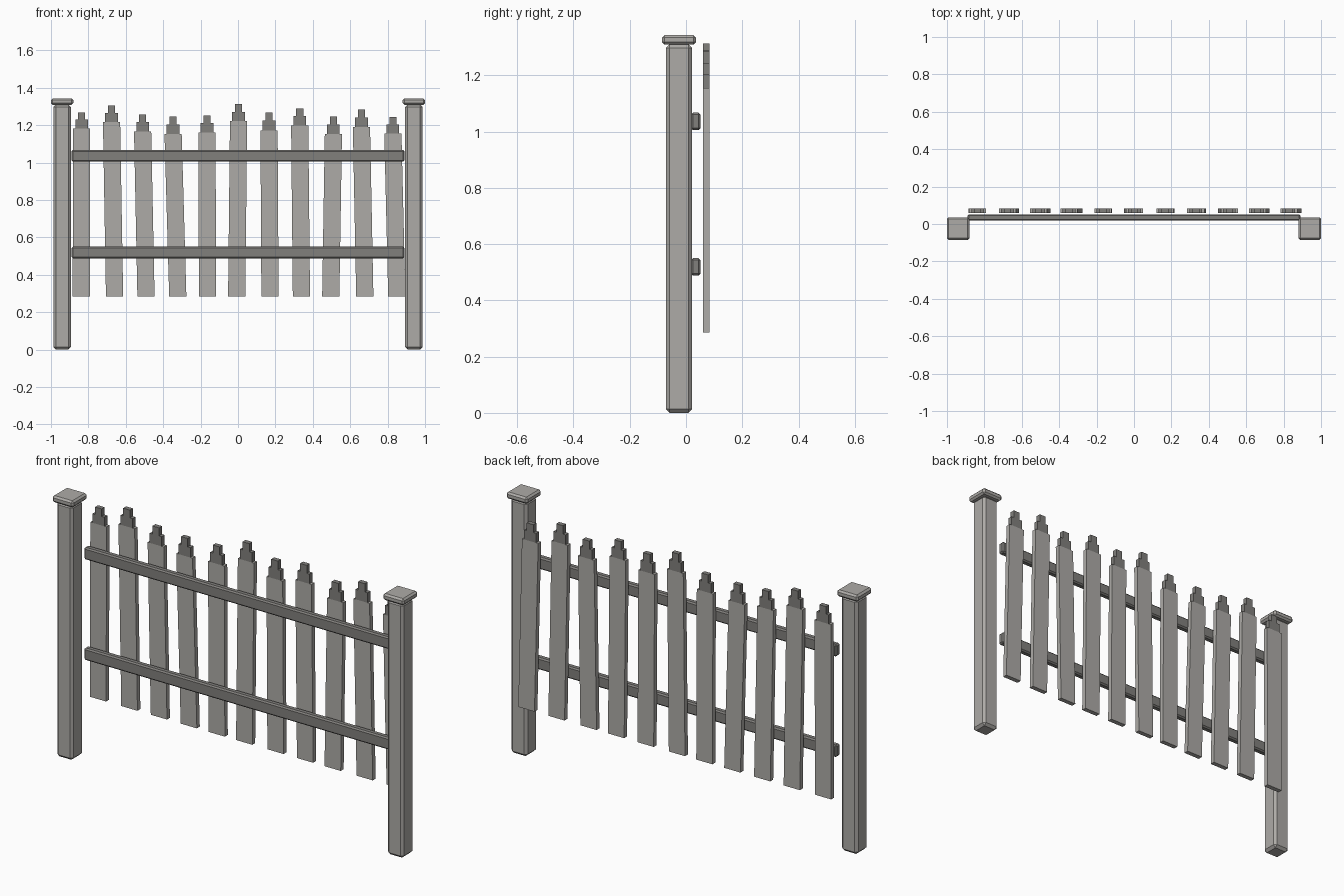
import bpy, bmesh

if "Cube" in bpy.data.objects:
    bpy.data.objects.remove(bpy.data.objects["Cube"])


def material(name, shade):
    m = bpy.data.materials.new(name)
    m.diffuse_color = (shade, shade * 0.97, shade * 0.92, 1)
    m.use_nodes = True
    m.node_tree.nodes["Principled BSDF"].inputs["Base Color"].default_value = m.diffuse_color
    return m


LIGHT = material("light_weathered_wood", 0.42)
DARK = material("dark_weathered_wood", 0.22)


def finish(name, bm, mat):
    bmesh.ops.recalc_face_normals(bm, faces=bm.faces)
    me = bpy.data.meshes.new(name)
    bm.to_mesh(me)
    bm.free()
    me.materials.append(mat)
    ob = bpy.data.objects.new(name, me)
    bpy.context.collection.objects.link(ob)
    return ob


def box(name, lo, hi, bevel, mat):
    """Box between two corners with a one-segment chamfer."""
    bm = bmesh.new()
    bmesh.ops.create_cube(bm, size=1)
    for v in bm.verts:
        v.co = [(a + b) / 2 + c * (b - a) for a, b, c in zip(lo, hi, v.co)]
    ob = finish(name, bm, mat)
    mod = ob.modifiers.new("chamfer", 'BEVEL')
    mod.width, mod.segments = bevel, 1
    return ob


def board(name, outline, y0, y1, mat):
    """Flat x-z outline extruded through the board thickness."""
    bm = bmesh.new()
    face = bm.faces.new([bm.verts.new((x, y0, z)) for x, z in outline])
    ext = bmesh.ops.extrude_face_region(bm, geom=[face])
    for v in ext["geom"]:
        if isinstance(v, bmesh.types.BMVert):
            v.co.y = y1
    return finish(name, bm, mat)


# Posts with caps
for side, s in (("left", -1), ("right", 1)):
    cx = s * 0.94
    box(side + "_post", (cx - 0.046, -0.071, 0), (cx + 0.046, 0.021, 1.311), 0.013, LIGHT)
    box(side + "_post_cap", (cx - 0.06, -0.085, 1.309), (cx + 0.06, 0.036, 1.343), 0.009, LIGHT)

# Horizontal rails
for name, z in (("lower_rail", 0.519), ("upper_rail", 1.036)):
    box(name, (-0.89, 0.018, z - 0.031), (0.89, 0.052, z + 0.031), 0.007, DARK)

# Leaning pickets: bottom centre x, top centre x, body top z, peak z
PICKETS = [
    (-0.838, -0.836, 1.183, 1.268), (-0.660, -0.676, 1.216, 1.305),
    (-0.492, -0.510, 1.167, 1.258), (-0.322, -0.347, 1.153, 1.247),
    (-0.163, -0.166, 1.161, 1.252), (-0.007, 0.003, 1.221, 1.314),
    (0.171, 0.166, 1.172, 1.268), (0.339, 0.330, 1.199, 1.290),
    (0.496, 0.510, 1.153, 1.245), (0.678, 0.660, 1.190, 1.284),
    (0.849, 0.828, 1.155, 1.244),
]
Z0, HALF, Y0, Y1 = 0.285, 0.046, 0.060, 0.084
for i, (xb, xt, zt, peak) in enumerate(PICKETS, 1):
    board(f"picket_{i}", [(xb - HALF, Z0), (xb + HALF, Z0), (xt + HALF, zt), (xt - HALF, zt)], Y0, Y1, LIGHT)
    # Stepped point on top
    zm, c = (zt + peak) / 2 + 0.004, xt
    a, b = 0.034, 0.019
    board(f"picket_tip_{i}", [(c - a, zt), (c + a, zt), (c + a, zm), (c + b, zm),
                              (c + b, peak), (c - b, peak), (c - b, zm), (c - a, zm)], Y0, Y1, DARK)
